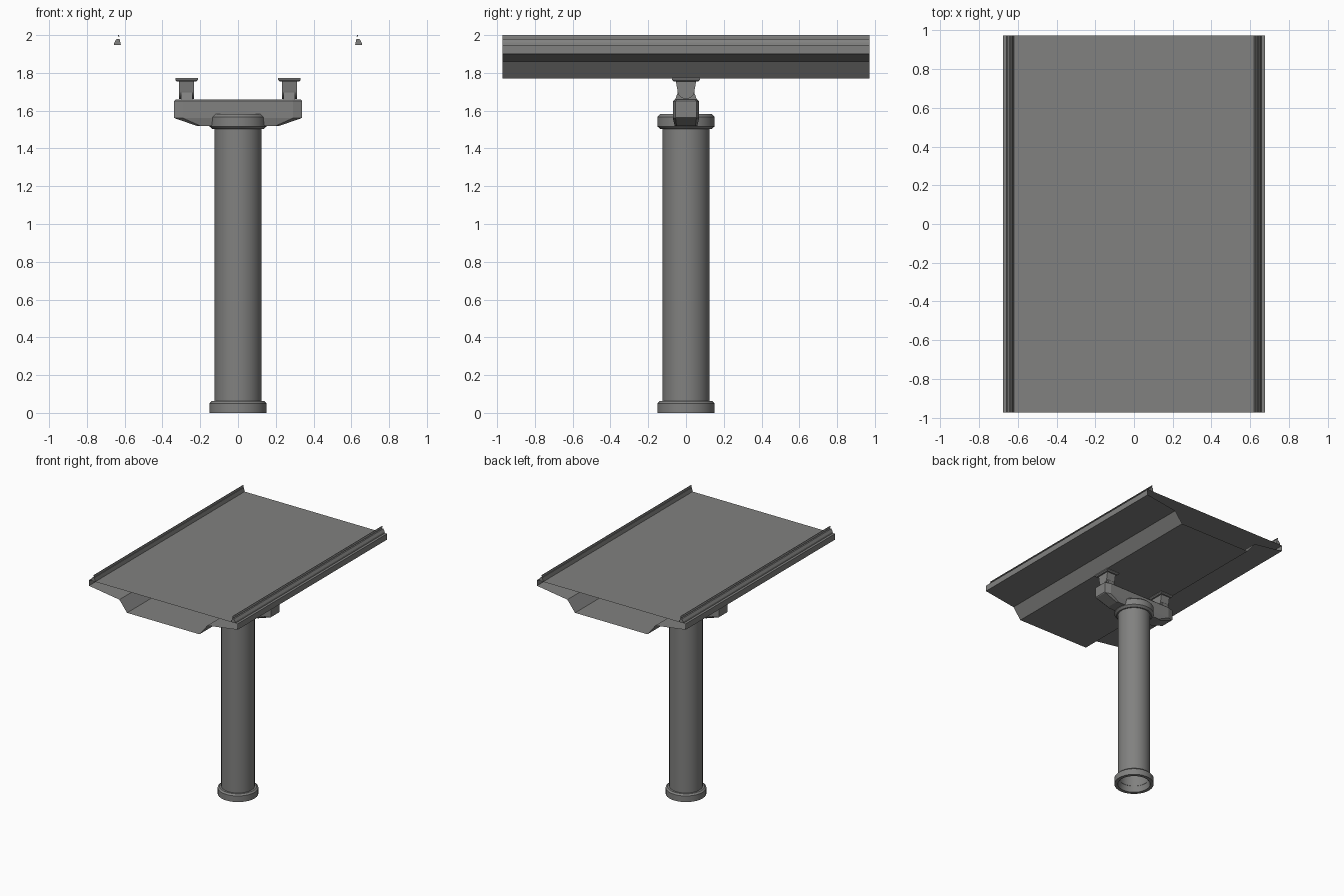
import bpy, bmesh, math

if "Cube" in bpy.data.objects:
    bpy.data.objects.remove(bpy.data.objects["Cube"])

concrete = bpy.data.materials.new("concrete grey")
concrete.diffuse_color = (0.22, 0.22, 0.215, 1)
concrete.use_nodes = True
concrete.node_tree.nodes["Principled BSDF"].inputs["Base Color"].default_value = concrete.diffuse_color
L = 0.972  # half length of the deck


def finish(name, bm, smooth=False, recalc=True):
    if recalc:
        bmesh.ops.recalc_face_normals(bm, faces=bm.faces)
    me = bpy.data.meshes.new(name)
    bm.to_mesh(me)
    bm.free()
    me.materials.append(concrete)
    ob = bpy.data.objects.new(name, me)
    bpy.context.collection.objects.link(ob)
    if smooth:
        bpy.ops.object.select_all(action='DESELECT')
        ob.select_set(True)
        bpy.context.view_layer.objects.active = ob
        bpy.ops.object.shade_smooth_by_angle(angle=math.radians(30))
    return ob


def loft(name, rings, caps=True, smooth=False):
    """Join equal-length closed rings of points, optionally capping both ends."""
    bm = bmesh.new()
    vs = [[bm.verts.new(p) for p in r] for r in rings]
    n = len(vs[0])
    for a, b in zip(vs, vs[1:]):
        for i in range(n):
            j = (i + 1) % n
            bm.faces.new((a[i], a[j], b[j], b[i]))
    if caps:
        bm.faces.new(vs[0][::-1])
        bm.faces.new(vs[-1])
    return finish(name, bm, smooth)


def along_y(name, prof, caps=True):
    return loft(name, [[(x, y, z) for x, z in prof] for y in (-L, L)], caps)


def along_x(name, prof, x0, x1, smooth=False):
    return loft(name, [[(x, y, z) for y, z in prof] for x in (x0, x1)], True, smooth)


def lathe(name, prof, n=32):
    rings = [[(r * math.cos(2 * math.pi * i / n), r * math.sin(2 * math.pi * i / n), z)
              for i in range(n)] for r, z in prof]
    return loft(name, rings, False, True)


def octagon(x, xc, y, yc, z):
    """Plan outline with chamfered corners."""
    q = [(x, yc), (xc, y), (-xc, y), (-x, yc), (-x, -yc), (-xc, -y), (xc, -y), (x, -yc)]
    return [(a, b, z) for a, b in q]


# deck: hollow open-ended shell
half = [(0.33, 1.77), (0.40, 1.86), (0.677, 1.90), (0.677, 1.948)]
along_y("deck", half + [(-x, z) for x, z in reversed(half)], caps=False)

# kerbs and low rails along both edges
for side, s in (("left", -1), ("right", 1)):
    along_y(side + "_kerb", [(s * x, z) for x, z in
            [(0.62, 1.948), (0.657, 1.948), (0.655, 1.96), (0.643, 1.98), (0.627, 1.98)]])
    along_y(side + "_rail", [(s * x, z) for x, z in
            [(0.628, 1.992), (0.637, 1.992), (0.634, 2.0), (0.630, 2.0)]])
    bm = bmesh.new()
    bm.faces.new([bm.verts.new((s * 0.632, y, z)) for y, z in
                  [(-L, 1.98), (L, 1.98), (L, 1.993), (-L, 1.993)]][::s])
    finish(side + "_rail_web", bm, recalc=False)

# column with open foot and collar
lathe("column", [(0.115, 0.05), (0.125, 0.05), (0.125, 1.51)])
lathe("foot_ring", [(0.115, 0.06), (0.125, 0), (0.152, 0), (0.152, 0.05),
                    (0.14, 0.062), (0.125, 0.062)])
lathe("column_inside", [(0.115, 0.06), (0.115, 1.5), (0.0001, 1.5)])
lathe("collar", [(0.125, 1.502), (0.135, 1.502), (0.152, 1.517), (0.152, 1.567),
                 (0.138, 1.582), (0.0001, 1.582)])

# cross beam
loft("cross_beam", [octagon(0.22, 0.20, 0.06, 0.05, 1.52),
                    octagon(0.335, 0.29, 0.07, 0.055, 1.56),
                    octagon(0.34, 0.29, 0.07, 0.055, 1.565),
                    octagon(0.34, 0.29, 0.07, 0.055, 1.65),
                    octagon(0.33, 0.285, 0.06, 0.048, 1.66)])

# bearings between beam and deck
arc = [(0.045 * math.cos(a), 1.707 + 0.045 * math.sin(a))
       for a in [math.pi + math.pi * i / 12 for i in range(13)]]
for side, s in (("left", -1), ("right", 1)):
    c = s * 0.272
    along_x(side + "_bearing_base", [(-0.058, 1.658), (0.058, 1.658), (0.042, 1.70), (-0.042, 1.70)],
            c - 0.03, c + 0.03)
    along_x(side + "_bearing_rocker", arc + [(0.055, 1.762), (-0.055, 1.762)],
            c - 0.04, c + 0.04, True)
    plate = [octagon(0.052, 0.052, 0.066, 0.066, 1.755), octagon(0.06, 0.06, 0.073, 0.073, 1.763),
             octagon(0.06, 0.06, 0.073, 0.073, 1.772)]
    # square plate: keep only the four distinct corners
    loft(side + "_bearing_plate", [[(p[0] + c, p[1], p[2]) for p in r[::2]] for r in plate])
